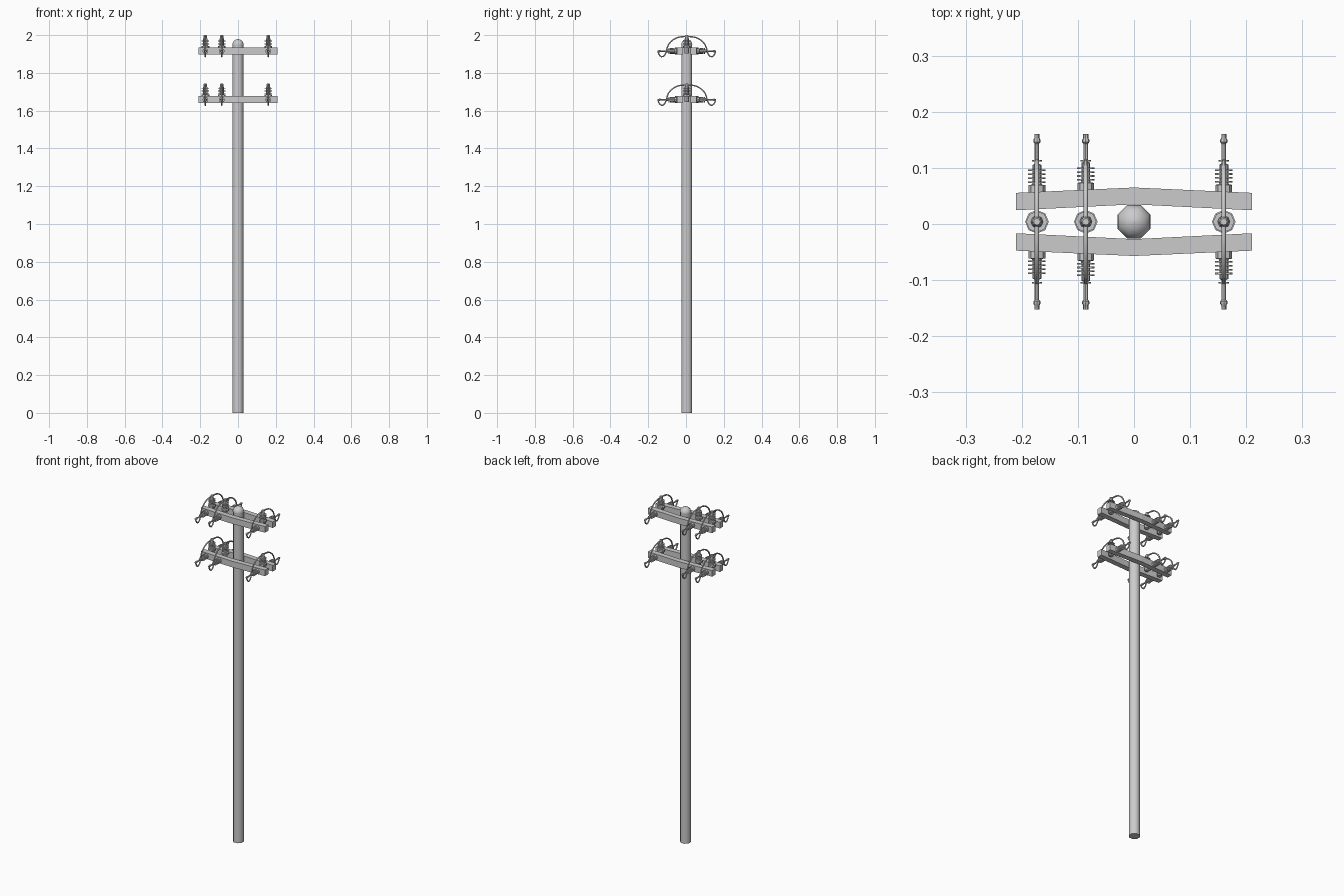
import bpy, bmesh, math
from mathutils import Vector

if "Cube" in bpy.data.objects:
    bpy.data.objects.remove(bpy.data.objects["Cube"])

CY = 0.004                      # centre line of the pole in y
HALF = 0.21                     # half length of the crossarms


def finish(bm, name, angle=None):
    bmesh.ops.recalc_face_normals(bm, faces=bm.faces)
    me = bpy.data.meshes.new(name)
    bm.to_mesh(me)
    bm.free()
    ob = bpy.data.objects.new(name, me)
    bpy.context.collection.objects.link(ob)
    if angle:
        bpy.ops.object.select_all(action='DESELECT')
        ob.select_set(True)
        bpy.context.view_layer.objects.active = ob
        bpy.ops.object.shade_smooth_by_angle(angle=math.radians(angle))
    return ob


def lathe(name, profile, origin, axis=(0, 0, 1), sides=8, turn=0.0, angle=50):
    """Revolve (radius, distance) points about an axis and cap both ends."""
    bm = bmesh.new()
    origin, w = Vector(origin), Vector(axis)
    u = Vector((1, 0, 0))
    v = w.cross(u)
    rings = []
    for r, t in profile:
        rings.append([bm.verts.new(origin + w * t
                      + u * (r * math.cos(turn + 2 * math.pi * i / sides))
                      + v * (r * math.sin(turn + 2 * math.pi * i / sides)))
                      for i in range(sides)])
    for a, b in zip(rings, rings[1:]):
        for i in range(sides):
            j = (i + 1) % sides
            bm.faces.new((a[i], a[j], b[j], b[i]))
    bm.faces.new(rings[0])
    bm.faces.new(rings[-1])
    return finish(bm, name, angle)


def ribs(start, step, count, outer, inner):
    """Stack of thin insulator sheds."""
    pts = []
    for i in range(count):
        t = start + i * step
        pts += [(inner, t), (outer, t), (outer, t + step * 0.4), (inner, t + step * 0.4)]
    return pts


def crossarm(name, side, z0, z1):
    """Beam bowed around the pole."""
    outline = [(-HALF, .0205), (0, .031), (HALF, .0205),
               (HALF, .0515), (0, .061), (-HALF, .0515)]
    bm = bmesh.new()
    lo = [bm.verts.new((x, CY + side * y, z0)) for x, y in outline]
    hi = [bm.verts.new((x, CY + side * y, z1)) for x, y in outline]
    for ring in (lo, hi):
        bm.faces.new((ring[0], ring[1], ring[4], ring[5]))
        bm.faces.new((ring[1], ring[2], ring[3], ring[4]))
    for i in range(6):
        j = (i + 1) % 6
        bm.faces.new((lo[i], lo[j], hi[j], hi[i]))
    finish(bm, name)


def wire(name, points, radius):
    cu = bpy.data.curves.new(name, 'CURVE')
    cu.dimensions = '3D'
    cu.bevel_depth = radius
    cu.bevel_resolution = 1
    cu.use_fill_caps = True
    cu.resolution_u = 2
    sp = cu.splines.new('NURBS')
    sp.points.add(len(points) - 1)
    for p, co in zip(sp.points, points):
        p.co = (*co, 1)
    sp.order_u = 3
    sp.use_endpoint_u = True
    ob = bpy.data.objects.new(name, cu)
    bpy.context.collection.objects.link(ob)
    bpy.ops.object.select_all(action='DESELECT')
    ob.select_set(True)
    bpy.context.view_layer.objects.active = ob
    bpy.ops.object.convert(target='MESH')


# pole and rounded cap
flat = math.pi / 8
lathe("pole", [(.031, 0), (.031, 1.945)], (0, CY, 0), turn=flat)
ball = [(max(.032 * math.sin(a), .0005), -.03 * math.cos(a))
        for a in [math.pi * k / 8 for k in range(9)]]
lathe("pole_cap", ball, (0, CY, 1.949), turn=flat, angle=60)

# half of the jumper wire: offset from centre line, height above arm bottom
half_wire = [(.153, .017), (.150, .002), (.134, -.016), (.115, -.006),
             (.107, .022), (.098, .056), (.060, .088), (.022, .095)]

for level, base in (("upper", 1.898), ("lower", 1.641)):
    for side, label in ((-1, "front"), (1, "back")):
        crossarm(f"{level}_{label}_crossarm", side, base, base + .036)

    for n, x in enumerate((-.173, -.086, .16), 1):
        tag = f"{level}_{n}"
        # upright post insulator
        post = ([(.013, .004), (.013, .034), (.021, .034), (.021, .044), (.012, .046)]
                + ribs(.050, .008, 4, .019, .011)
                + [(.011, .083), (.009, .086), (.009, .098), (.006, .102)])
        lathe(f"{tag}_post_insulator", post, (x, CY, base), angle=35)

        # strain insulators with end clamps, one on each side
        y0 = .061 - .0095 * abs(x) / HALF
        for side, label in ((-1, "front"), (1, "back")):
            strain = ([(.015, y0 - .002), (.015, y0 + .012), (.009, y0 + .013)]
                      + ribs(y0 + .016, .007, 4, .0155, .008)
                      + [(.008, y0 + .048), (.004, y0 + .050), (.004, .107),
                         (.009, .107), (.009, .110), (.004, .110), (.004, .139),
                         (.0065, .142), (.0065, .146), (.0045, .149), (.0045, .156)])
            lathe(f"{tag}_{label}_strain_insulator", strain,
                  (x, CY, base + .017), axis=(0, side, 0), angle=35)

        # jumper wire looping over the post
        path = ([(x, CY - y, base + z) for y, z in half_wire]
                + [(x, CY + y, base + z) for y, z in reversed(half_wire)])
        wire(f"{tag}_jumper_wire", path, .004)
